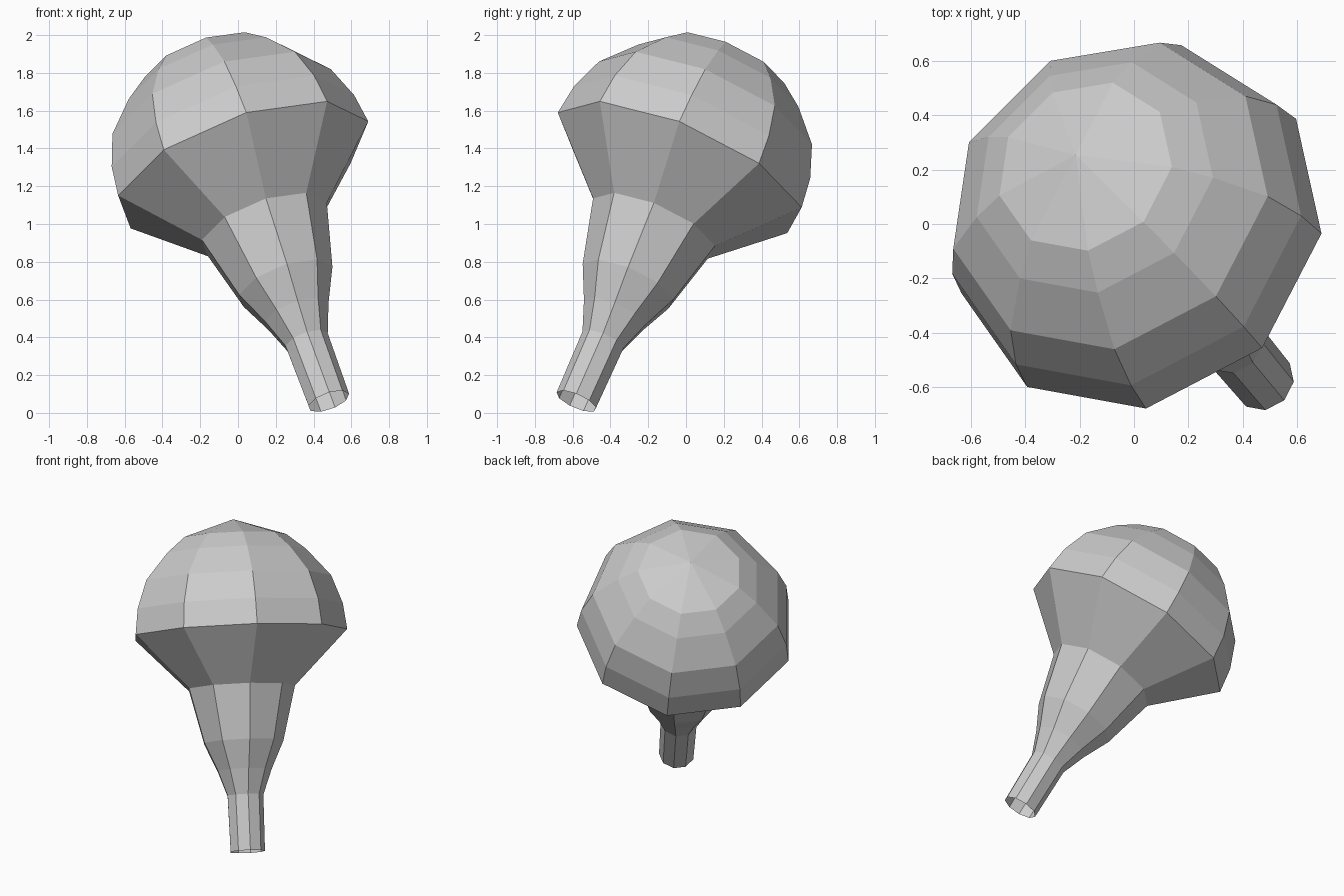
import bpy, bmesh, math
from mathutils import Vector

if "Cube" in bpy.data.objects:
    bpy.data.objects.remove(bpy.data.objects["Cube"])

SIDES = 9
PHASE = math.radians(5.9)
# Tilted lathe axis: start at the open end, lean 30 degrees to back left
start = Vector((0.48, -0.58, 0.062))
axis = Vector((-0.32, 0.384, 0.866)).normalized()
across = Vector((0.768, 0.64, 0)).normalized()
up = across.cross(axis).normalized()
if up.z < 0:
    up = -up

# Profile: (distance along axis, radius)
profile = [(0, 0.115), (0.367, 0.12), (0.53, 0.18), (0.714, 0.265), (1.07, 0.355),
           (1.425, 0.71), (1.595, 0.688), (1.78, 0.62), (1.957, 0.466), (2.06, 0.34)]
TIP = 2.17

bm = bmesh.new()
rings = []
for t, r in profile:
    ring = []
    for i in range(SIDES):
        a = PHASE + i * 2 * math.pi / SIDES
        ring.append(bm.verts.new(start + axis * t + (up * math.cos(a) + across * math.sin(a)) * r))
    rings.append(ring)

# Side faces, open at the narrow end
for low, high in zip(rings, rings[1:]):
    for i in range(SIDES):
        j = (i + 1) % SIDES
        bm.faces.new((low[i], low[j], high[j], high[i]))

# Domed tip
tip = bm.verts.new(start + axis * TIP)
for i in range(SIDES):
    bm.faces.new((rings[-1][i], rings[-1][(i + 1) % SIDES], tip))

bmesh.ops.recalc_face_normals(bm, faces=bm.faces)
mesh = bpy.data.meshes.new("bulb")
bm.to_mesh(mesh)
bm.free()
bulb = bpy.data.objects.new("bulb", mesh)
bpy.context.collection.objects.link(bulb)
